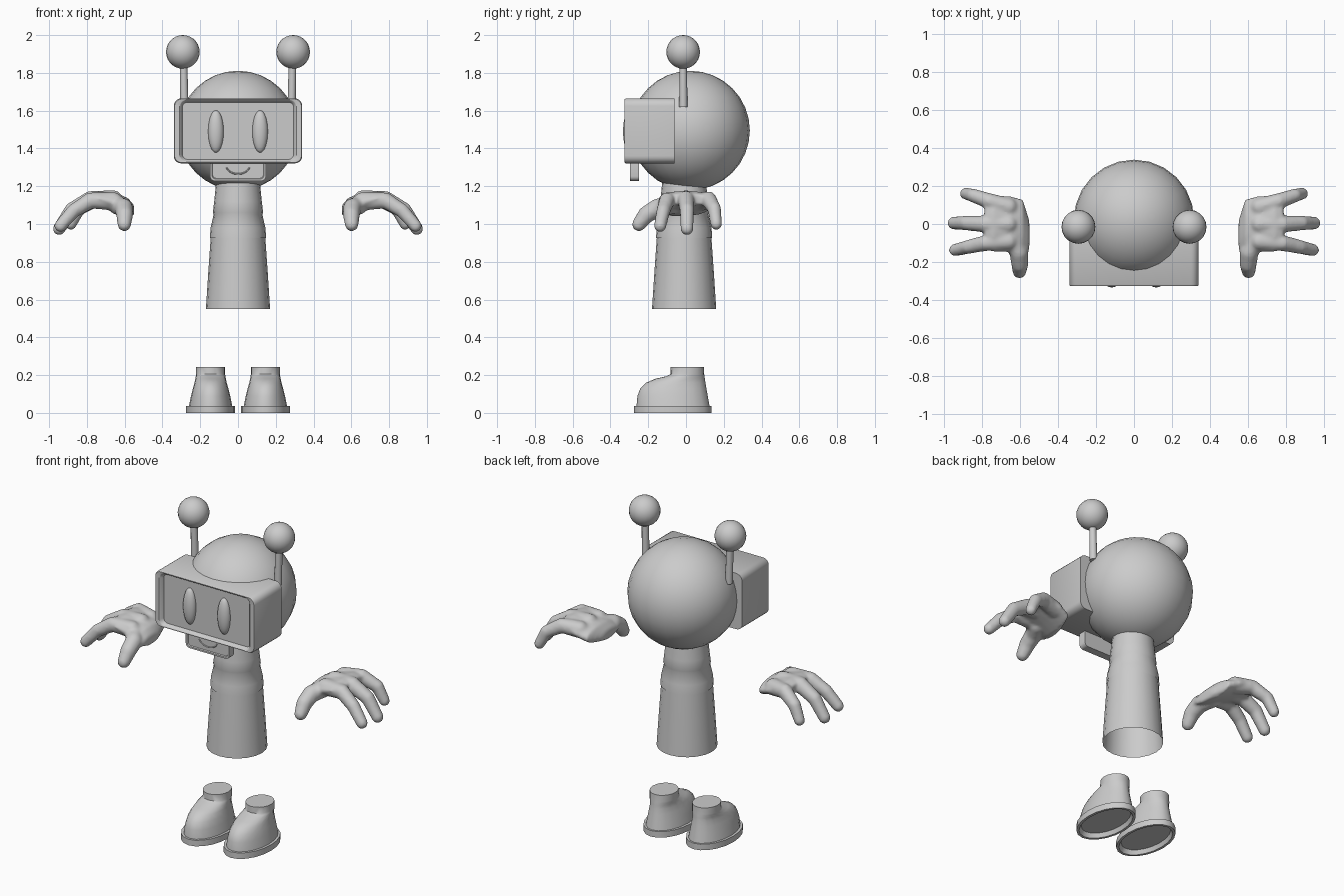
import bpy, bmesh, math
from mathutils import Vector, Matrix

if "Cube" in bpy.data.objects:
    bpy.data.objects.remove(bpy.data.objects["Cube"])

grey = bpy.data.materials.new("plain grey")
grey.diffuse_color = (0.6, 0.6, 0.6, 1)
grey.use_nodes = True
grey.node_tree.nodes["Principled BSDF"].inputs["Base Color"].default_value = grey.diffuse_color


def finish(name, bm, angle=40, mirror=False):
    """Turn a bmesh into a smooth shaded object, optionally mirrored in x."""
    bmesh.ops.recalc_face_normals(bm, faces=bm.faces)
    me = bpy.data.meshes.new(name)
    bm.to_mesh(me)
    bm.free()
    me.materials.append(grey)
    me.shade_smooth()
    me.set_sharp_from_angle(angle=math.radians(angle))
    ob = bpy.data.objects.new(name, me)
    bpy.context.collection.objects.link(ob)
    if mirror:
        add_mirror(ob)
    return ob


def add_mirror(ob):
    m = ob.modifiers.new("mirror", 'MIRROR')
    m.use_mirror_merge = False


def loft(bm, rings, cap_start=True, cap_end=True):
    """Skin a list of equally long point rings."""
    vs = [[bm.verts.new(p) for p in r] for r in rings]
    n = len(vs[0])
    for a, b in zip(vs, vs[1:]):
        for i in range(n):
            j = (i + 1) % n
            bm.faces.new((a[i], a[j], b[j], b[i]))
    if cap_start:
        bm.faces.new(vs[0][::-1])
    if cap_end:
        bm.faces.new(vs[-1])


def ellipse(cx, cy, z, rx, ry, n=20):
    return [(cx + rx * math.cos(2 * math.pi * i / n),
             cy + ry * math.sin(2 * math.pi * i / n), z) for i in range(n)]


def rounded_rect(hw, hh, r, y, zc, seg=5):
    """Rounded rectangle facing the front at depth y."""
    pts = []
    for k, (sx, sz) in enumerate(((1, 1), (-1, 1), (-1, -1), (1, -1))):
        for i in range(seg + 1):
            a = math.pi / 2 * (k + i / seg)
            pts.append((sx * (hw - r) + r * math.cos(a), y,
                        zc + sz * (hh - r) + r * math.sin(a)))
    return pts


def ball(bm, c, r, u=24, v=16):
    """Sphere or ellipsoid; r is the three radii."""
    bmesh.ops.create_uvsphere(bm, u_segments=u, v_segments=v, radius=1,
                              matrix=Matrix.Translation(c) @ Matrix.Diagonal((*r, 1)))


# Head
bm = bmesh.new()
ball(bm, (0, 0.022, 1.495), (0.316,) * 3)
finish("head", bm)

# Visor box with a raised rim and a sunken screen
bm = bmesh.new()
frames = [(0.34, 0.172, 0.04, -0.06), (0.34, 0.172, 0.04, -0.318),
          (0.336, 0.168, 0.038, -0.325), (0.309, 0.165, 0.035, -0.325),
          (0.305, 0.161, 0.033, -0.322), (0.295, 0.151, 0.028, -0.3)]
loft(bm, [rounded_rect(w, h, r, y, 1.493) for w, h, r, y in frames])
finish("visor", bm, 35)

# Eyes
bm = bmesh.new()
ball(bm, (0.117, -0.3, 1.49), (0.041, 0.033, 0.112))
finish("eyes", bm, mirror=True)

# Mouth plate with a thin rim
bm = bmesh.new()
frames = [(0.148, 0.062, 0.025, -0.25), (0.148, 0.062, 0.025, -0.297),
          (0.138, 0.052, 0.02, -0.297), (0.134, 0.048, 0.018, -0.291)]
loft(bm, [rounded_rect(w, h, r, y, 1.29) for w, h, r, y in frames])
finish("mouth_plate", bm, 35)

# Smile: a small tube along an arc
bm = bmesh.new()
rings = []
for i in range(17):
    a = math.pi * (1.08 + 0.84 * i / 16)
    d = Vector((math.cos(a), 0, math.sin(a)))
    c = Vector((0.062 * d.x, -0.292, 1.31 + 0.045 * d.z))
    rings.append([c + d * 0.004 * math.cos(t) + Vector((0, 0.004 * math.sin(t), 0))
                  for t in (k * math.pi / 3 for k in range(6))])
loft(bm, rings)
finish("smile", bm, 70)

# Antennas
bm = bmesh.new()
loft(bm, [ellipse(0.284, -0.014, 1.62, 0.022, 0.022, 12),
          ellipse(0.288, -0.015, 1.84, 0.02, 0.02, 12)])
finish("antenna_rods", bm, mirror=True)
bm = bmesh.new()
ball(bm, (0.292, -0.015, 1.911), (0.089,) * 3, 20, 14)
finish("antenna_balls", bm, mirror=True)

# Trunk, open below, and the collar sleeve over its top
for name, prof in (("trunk", ((0.55, 0.17), (0.75, 0.157), (0.95, 0.143))),
                   ("sleeve", ((0.925, 0.149), (0.98, 0.145), (1.05, 0.129),
                               (1.06, 0.133), (1.12, 0.126), (1.22, 0.116)))):
    bm = bmesh.new()
    loft(bm, [ellipse(0, -0.01, z, r, r) for z, r in prof], False, False)
    finish(name, bm)

# Shoe uppers: z, toe y, heel y, half width
bm = bmesh.new()
rows = [(0.035, -0.262, 0.125, 0.115), (0.09, -0.257, 0.115, 0.104),
        (0.13, -0.242, 0.108, 0.094), (0.16, -0.21, 0.103, 0.085),
        (0.18, -0.165, 0.1, 0.081), (0.195, -0.1, 0.098, 0.078),
        (0.205, -0.083, 0.096, 0.077), (0.243, -0.082, 0.094, 0.077)]
loft(bm, [ellipse(0.145, (a + b) / 2, z, w, (b - a) / 2) for z, a, b, w in rows])
finish("shoe_uppers", bm, 50, True)

# Soles with a hollow underside
bm = bmesh.new()
rows = [(0.025, 0.105, 0.175), (0.0, 0.115, 0.19), (0.0, 0.13, 0.206),
        (0.037, 0.13, 0.206), (0.037, 0.1, 0.18)]
loft(bm, [ellipse(0.145, -0.07, z, w, l) for z, w, l in rows])
finish("soles", bm, 40, True)

# Hands: palm and digits blended into one skin
bm = bmesh.new()
palm = [(0.55, -0.06, 0.08, 1.07, 0.03), (0.585, -0.01, 0.14, 1.09, 0.05),
        (0.66, 0, 0.15, 1.115, 0.048), (0.74, 0, 0.145, 1.135, 0.042),
        (0.785, 0, 0.135, 1.13, 0.032)]   # x, y, half width, z, half thickness
loft(bm, [[(x, p[0], p[1]) for p in ellipse(y, z, 0, w, t)]
          for x, y, w, z, t in palm])
digits = [
    [(0.66, 0.09, 1.12, 0.05), (0.76, 0.12, 1.13, 0.043),
     (0.845, 0.15, 1.08, 0.037), (0.885, 0.16, 1.0, 0.032)],
    [(0.66, 0, 1.13, 0.05), (0.78, 0, 1.13, 0.046),
     (0.88, 0.005, 1.075, 0.04), (0.947, 0.005, 0.975, 0.035)],
    [(0.66, -0.09, 1.12, 0.05), (0.78, -0.1, 1.125, 0.043),
     (0.87, -0.12, 1.07, 0.038), (0.94, -0.137, 0.99, 0.034)],
    [(0.64, -0.08, 1.1, 0.05), (0.605, -0.15, 1.085, 0.05),
     (0.6, -0.21, 1.05, 0.046), (0.602, -0.25, 0.998, 0.037)]]
for path in digits:
    for a, b in zip(path, path[1:]):
        for k in range(9):
            p = Vector(a).lerp(Vector(b), k / 8)
            ball(bm, p[:3], (p[3],) * 3, 12, 8)
hands = finish("hands", bm)
skin = hands.modifiers.new("blend", 'REMESH')
skin.mode = 'VOXEL'
skin.voxel_size = 0.009
skin.use_smooth_shade = True
relax = hands.modifiers.new("relax", 'SMOOTH')
relax.factor = 0.5
relax.iterations = 8
add_mirror(hands)
